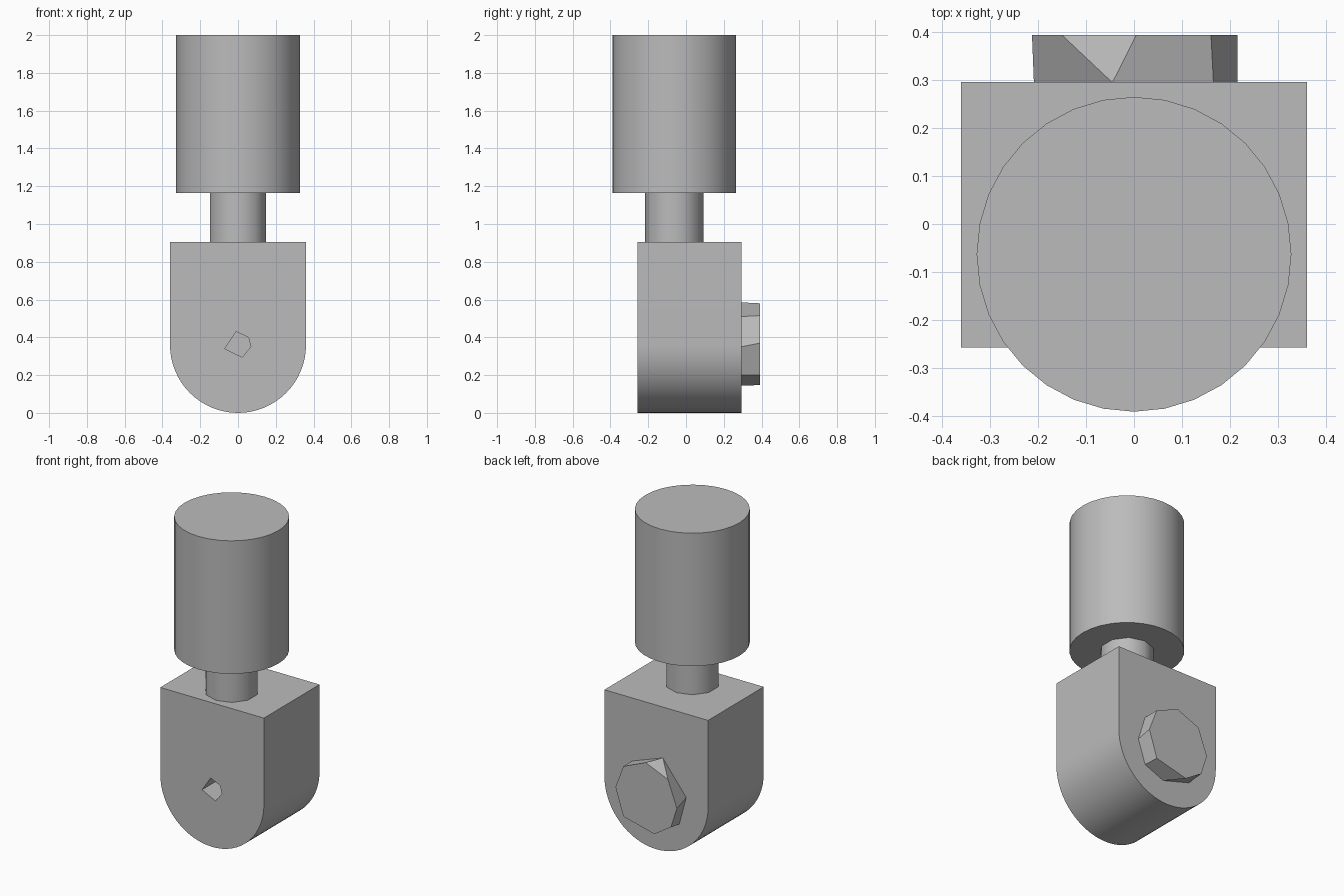
import bpy, bmesh
from math import pi, cos, sin, radians

cube = bpy.data.objects.get("Cube")
if cube:
    bpy.data.objects.remove(cube, do_unlink=True)

grey = bpy.data.materials.new("plain grey")
grey.use_nodes = True
grey.diffuse_color = (0.5, 0.5, 0.5, 1)
grey.node_tree.nodes["Principled BSDF"].inputs["Base Color"].default_value = (0.5, 0.5, 0.5, 1)


def loft(name, start, end, smooth=None):
    """Solid between two matching rings of 3D points."""
    bm = bmesh.new()
    a = [bm.verts.new(p) for p in start]
    b = [bm.verts.new(p) for p in end]
    n = len(a)
    bm.faces.new(a)
    bm.faces.new(b)
    for i in range(n):
        j = (i + 1) % n
        bm.faces.new((a[i], a[j], b[j], b[i]))
    bmesh.ops.remove_doubles(bm, verts=bm.verts[:], dist=0.0005)
    bmesh.ops.recalc_face_normals(bm, faces=bm.faces[:])
    mesh = bpy.data.meshes.new(name)
    bm.to_mesh(mesh)
    bm.free()
    obj = bpy.data.objects.new(name, mesh)
    bpy.context.collection.objects.link(obj)
    mesh.materials.append(grey)
    if smooth:
        bpy.ops.object.select_all(action='DESELECT')
        obj.select_set(True)
        bpy.context.view_layer.objects.active = obj
        bpy.ops.object.shade_smooth_by_angle(angle=radians(smooth))
    return obj


def extrude_y(name, profile, y0, y1, smooth=None):
    return loft(name, [(x, y0, z) for x, z in profile],
                [(x, y1, z) for x, z in profile], smooth)


def upright(name, radius, sides, z0, z1, smooth):
    ring = [(radius * sin(2 * pi * i / sides), AXIS_Y - radius * cos(2 * pi * i / sides))
            for i in range(sides)]
    return loft(name, [(x, y, z0) for x, y in ring],
                [(x, y, z1) for x, y in ring], smooth)


AXIS_Y = -0.063
R = 0.36
BACK = 0.295

# Block with a rounded lower end
arc = [(R * cos(pi + pi * i / 32), R + R * sin(pi + pi * i / 32)) for i in range(33)]
block = extrude_y("block", arc + [(R, 0.905), (-R, 0.905)], -0.257, BACK, 30)

# Small irregular pin hole in the front
hole = [(-0.07, 0.34), (-0.01, 0.43), (0.055, 0.40), (0.068, 0.35), (0.022, 0.295)]
cutter = extrude_y("pin_hole_cutter", hole, -0.4, 0.26)
cut = block.modifiers.new("pin hole", 'BOOLEAN')
cut.operation = 'DIFFERENCE'
cut.solver = 'EXACT'
cut.object = cutter
bpy.context.view_layer.objects.active = block
bpy.ops.object.modifier_apply(modifier=cut.name)
bpy.data.objects.remove(cutter, do_unlink=True)

# Neck and upper cylinder
upright("neck", 0.155, 10, 0.9, 1.17, 40)
upright("upper_cylinder", 0.327, 32, 1.165, 2.0, 30)

# Uneven bolt head on the back
base = [(-0.045, 0.585), (0.165, 0.51), (0.215, 0.35), (0.165, 0.2),
        (0.03, 0.145), (-0.16, 0.2), (-0.208, 0.38), (-0.045, 0.585)]
cap = [(0.005, 0.58), (0.16, 0.515), (0.215, 0.37), (0.16, 0.2),
       (-0.055, 0.147), (-0.17, 0.22), (-0.212, 0.35), (-0.15, 0.515)]
loft("bolt_head", [(x, BACK - 0.001, z) for x, z in base],
     [(x, 0.393, z) for x, z in cap])
